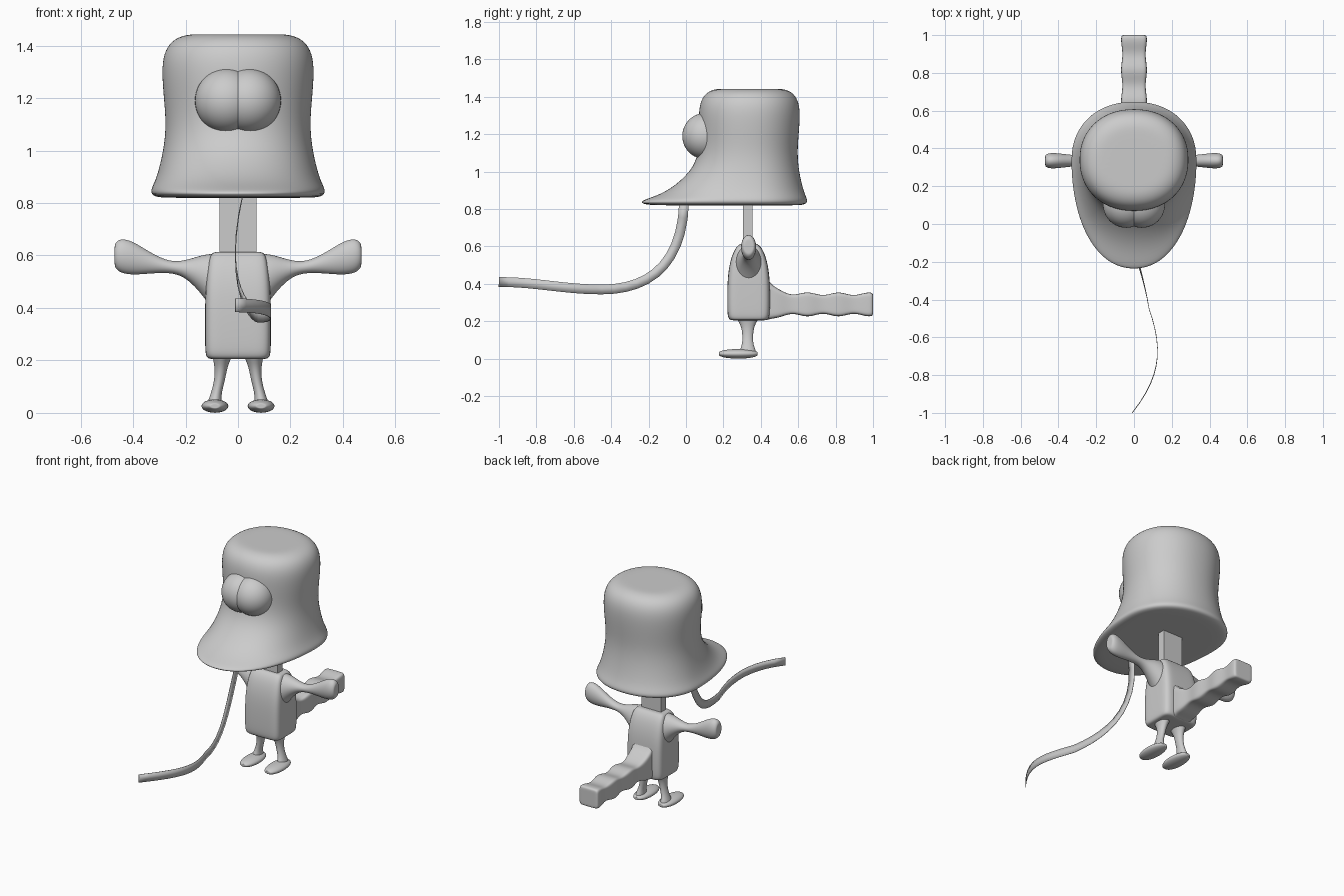
import bpy
import bmesh
import math
from mathutils import Vector
from mathutils.geometry import interpolate_bezier

if "Cube" in bpy.data.objects:
    bpy.data.objects.remove(bpy.data.objects["Cube"], do_unlink=True)

grey = bpy.data.materials.new("plain grey")
grey.use_nodes = True
grey.diffuse_color = (0.6, 0.6, 0.6, 1)
grey.node_tree.nodes["Principled BSDF"].inputs["Base Color"].default_value = grey.diffuse_color


def finish(name, build):
    """Turn the bmesh into a smooth-shaded grey object."""
    bmesh.ops.recalc_face_normals(build, faces=build.faces)
    for face in build.faces:
        face.smooth = True
    mesh = bpy.data.meshes.new(name)
    build.to_mesh(mesh)
    build.free()
    mesh.materials.append(grey)
    obj = bpy.data.objects.new(name, mesh)
    bpy.context.scene.collection.objects.link(obj)
    return obj


def power(value, exponent):
    return math.copysign(abs(value) ** (2 / exponent), value)


def loft(name, stations, place, exponent=2, sides=32):
    """Skin over superellipse sections; a station is (t, u radius, v centre, v radius)."""
    def inner(station):
        t, ru, v, rv = station
        return (t, ru * 0.7, v, rv * 0.7)

    # A smaller ring at each end keeps the caps flat
    stations = [inner(stations[0])] + stations + [inner(stations[-1])]
    build = bmesh.new()
    rings = []
    for t, ru, v, rv in stations:
        ring = []
        for i in range(sides):
            angle = math.tau * (i + 0.5) / sides
            across = ru * power(math.cos(angle), exponent)
            up = v + rv * power(math.sin(angle), exponent)
            ring.append(build.verts.new(place(t, across, up)))
        rings.append(ring)
    for low, high in zip(rings, rings[1:]):
        for i in range(sides):
            build.faces.new((low[i - 1], low[i], high[i], high[i - 1]))
    build.faces.new(rings[0])
    build.faces.new(rings[-1])
    obj = finish(name, build)
    subdivision = obj.modifiers.new("Subdivision", "SUBSURF")
    subdivision.levels = subdivision.render_levels = 2
    return obj


# Hat-shaped head: a round profile whose front half stretches into a brim
def place_head(z, x, y):
    if y < 0:
        y *= 1 + 0.9 * math.exp(min(0, (0.84 - z) * 10))
    return (x, y + 0.34, z)


profile = [(0.82, 0.32), (0.84, 0.335), (0.86, 0.33), (0.9, 0.31), (1, 0.285), (1.1, 0.275),
           (1.2, 0.284), (1.3, 0.292), (1.37, 0.285), (1.42, 0.255), (1.443, 0.2)]
loft("head", [(z, r, 0, r * 0.93) for z, r in profile], place_head, exponent=2.15)

# Body block, its depth narrowing to a rounded top
block = [(0.205, 0.115, 0.1), (0.22, 0.123, 0.11), (0.25, 0.126, 0.115), (0.4, 0.126, 0.115),
         (0.5, 0.123, 0.105), (0.58, 0.112, 0.08), (0.614, 0.1, 0.05)]
loft("body", [(z, width, 0.335, depth) for z, width, depth in block],
     lambda z, x, y: (x, y, z), exponent=6)

# Flat neck post
bpy.ops.mesh.primitive_cube_add(size=1, location=(0, 0.33, 0.7))
neck = bpy.context.object
neck.name = "neck"
neck.dimensions = (0.14, 0.05, 0.26)
neck.data.materials.append(grey)

# Squared tail: regular waves that flare out where it meets the body
tail = []
steps = 20
for step in range(steps + 1):
    y = 0.42 + 0.58 * step / steps
    wave = math.cos((y - 0.65) * math.tau / 0.165)
    flare = math.exp((0.43 - y) / 0.04)
    tail.append((y, 0.065 + 0.004 * wave + 0.01 * flare,
                 0.29 + 0.03 * flare, 0.057 + 0.008 * wave + 0.06 * flare))
loft("tail", tail, lambda y, x, z: (x, y, z), exponent=7)

# Rounded foot: a soft-edged pebble resting on the ground
foot = []
for step in range(1, 10):
    angle = math.pi * step / 10
    size = power(math.sin(angle), 2.5)
    foot.append((0.28 - 0.108 * math.cos(angle), 0.052 * size, 0.026, 0.026 * size))

arm = [(0.07, 0.08, 0.48, 0.13), (0.13, 0.065, 0.525, 0.08), (0.2, 0.033, 0.55, 0.03),
       (0.26, 0.028, 0.555, 0.02), (0.33, 0.03, 0.57, 0.038), (0.4, 0.04, 0.59, 0.065),
       (0.45, 0.042, 0.6, 0.067), (0.47, 0.03, 0.6, 0.045)]
leg = [(0.22, 0.065, 0.06, 0.04), (0.18, 0.035, 0.064, 0.024), (0.12, 0.027, 0.07, 0.02),
       (0.07, 0.03, 0.085, 0.02), (0.03, 0.05, 0.09, 0.03)]

# Mirrored eyes and limbs
for side, label in ((1, "left"), (-1, "right")):
    bpy.ops.mesh.primitive_uv_sphere_add(segments=40, ring_count=24, radius=0.123,
                                         location=(side * 0.041, 0.103, 1.19))
    eye = bpy.context.object
    eye.name = label + "_eye"
    eye.data.materials.append(grey)
    bpy.ops.object.shade_smooth()
    loft(label + "_arm", arm, lambda x, y, z: (side * x, y + 0.335, z))
    loft(label + "_leg", leg, lambda z, y, x: (side * x, y + 0.33, z))
    loft(label + "_foot", foot, lambda y, x, z: (x + side * 0.088, y, z))

# Hanging strap: a thin ribbon following two joined curves
start, low, end = Vector((0.02, -0.01, 0.84)), Vector((0.08, -0.45, 0.37)), Vector((-0.01, -1, 0.41))
path = interpolate_bezier(start, (-0.06, -0.02, 0.5), (0.04, -0.2, 0.37), low, 12)
path += interpolate_bezier(low, (0.15, -0.65, 0.37), (0.15, -0.8, 0.41), end, 12)[1:]
ribbon = bmesh.new()
edges = []
for i, point in enumerate(path):
    along = path[min(i + 1, len(path) - 1)] - path[max(i - 1, 0)]
    across = Vector((0, -along.z, along.y)).normalized() * 0.026
    edges.append((ribbon.verts.new(point + across), ribbon.verts.new(point - across)))
for (a, b), (c, d) in zip(edges, edges[1:]):
    ribbon.faces.new((a, b, d, c))
strap = finish("strap", ribbon)
thickness = strap.modifiers.new("Thickness", "SOLIDIFY")
thickness.thickness = 0.003
thickness.offset = 0
